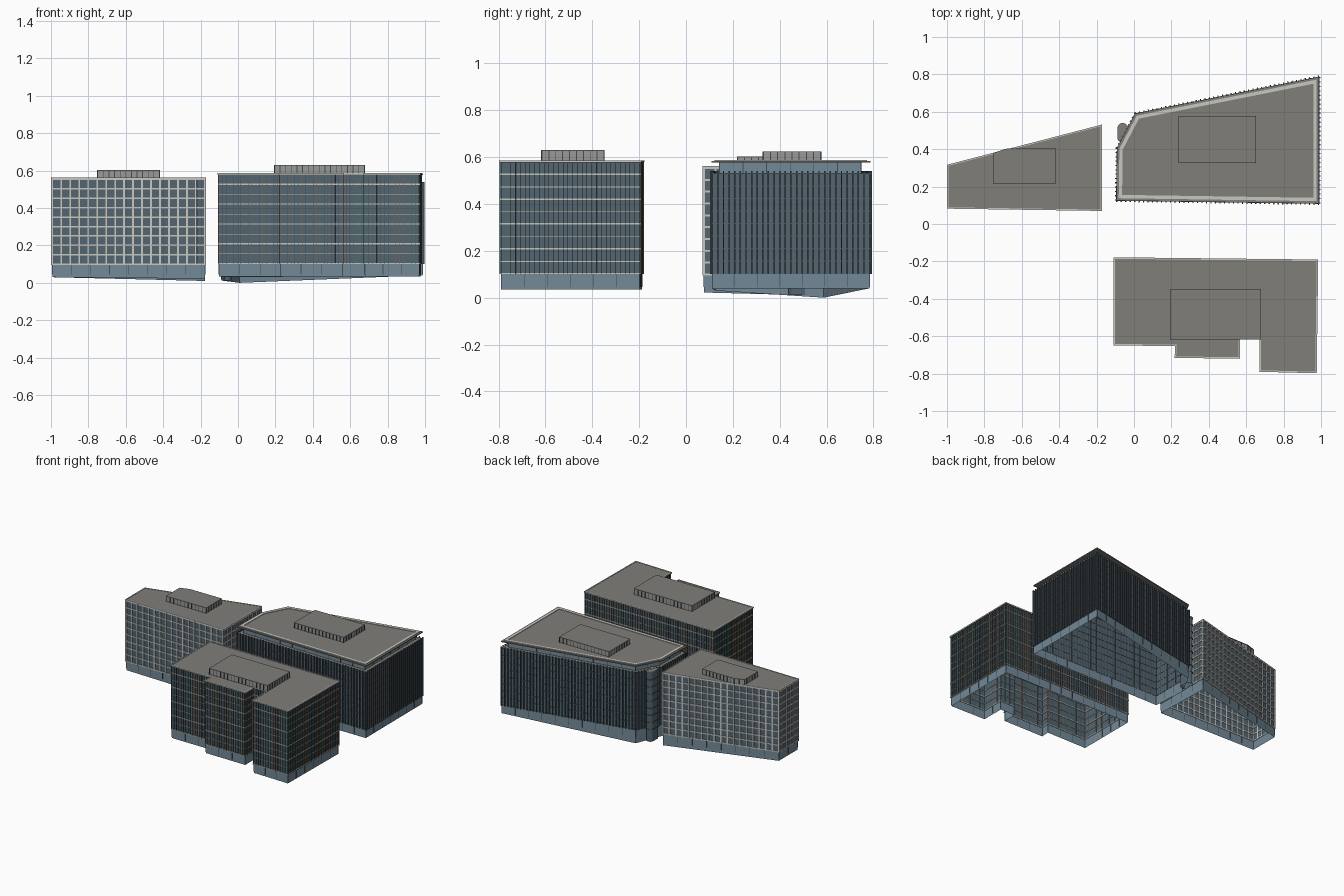
import bpy, bmesh, math, random
from mathutils import Vector

if "Cube" in bpy.data.objects:
    bpy.data.objects.remove(bpy.data.objects["Cube"])

random.seed(4)


def material(name, rgb):
    m = bpy.data.materials.new(name)
    m.diffuse_color = (*rgb, 1)
    m.use_nodes = True
    m.node_tree.nodes["Principled BSDF"].inputs["Base Color"].default_value = m.diffuse_color
    return m


GLASS = material("tower_glass", (0.085, 0.13, 0.16))
BASE = material("podium_glass", (0.17, 0.25, 0.31))
ROOF = material("roof_grey", (0.22, 0.21, 0.19))
LIGHT = material("light_trim", (0.58, 0.57, 0.53))
DARK = material("dark_metal", (0.06, 0.075, 0.085))
SCREEN = material("plant_screen", (0.32, 0.32, 0.31))
TINTS = [material("fin_bronze", (0.22, 0.12, 0.06)),
         material("fin_green", (0.06, 0.15, 0.11)),
         material("fin_slate", (0.07, 0.08, 0.10))]


def finish(name, bm, mat):
    bmesh.ops.recalc_face_normals(bm, faces=bm.faces)
    me = bpy.data.meshes.new(name)
    bm.to_mesh(me)
    bm.free()
    me.materials.append(mat)
    ob = bpy.data.objects.new(name, me)
    bpy.context.collection.objects.link(ob)
    return ob


def edges(poly):
    """Start, tangent, outward normal and length of every side (counterclockwise plan)."""
    for a, b in zip(poly, poly[1:] + poly[:1]):
        a, b = Vector(a), Vector(b)
        t = (b - a).normalized()
        yield a, t, Vector((t.y, -t.x)), (b - a).length


def offset(poly, d):
    n = [e[2] for e in edges(poly)]
    return [tuple(Vector(p) + (n[i - 1] + n[i]) * d / (1 + n[i - 1].dot(n[i])))
            for i, p in enumerate(poly)]


def tube(bm, poly, z0, z1):
    """Open wall loop; z0 may be one height or one per corner."""
    k = len(poly)
    z0 = z0 if isinstance(z0, list) else [z0] * k
    lo = [bm.verts.new((*p, z)) for p, z in zip(poly, z0)]
    hi = [bm.verts.new((*p, z1)) for p in poly]
    for i in range(k):
        j = (i + 1) % k
        bm.faces.new((lo[i], lo[j], hi[j], hi[i]))
    return lo, hi


def walls(name, poly, z0, z1, mat):
    bm = bmesh.new()
    tube(bm, poly, z0, z1)
    return finish(name, bm, mat)


def slab(name, poly, z0, z1, mat):
    bm = bmesh.new()
    lo, hi = tube(bm, poly, z0, z1)
    bm.faces.new(lo[::-1])
    bm.faces.new(hi)
    return finish(name, bm, mat)


def rings(name, poly, zs, height, out, inn, mat):
    """Horizontal bands running round the plan."""
    bm = bmesh.new()
    po, pi = offset(poly, out), offset(poly, -inn)
    for z in zs:
        a, b = tube(bm, po, z, z + height)
        c, d = tube(bm, pi, z, z + height)
        for i in range(len(poly)):
            j = (i + 1) % len(poly)
            bm.faces.new((b[i], b[j], d[j], d[i]))
            bm.faces.new((a[j], a[i], c[i], c[j]))
    return finish(name, bm, mat)


def fins(name, poly, step, width, out, inn, z0, z1, mats):
    """Vertical bars spaced evenly along every side."""
    bms = [bmesh.new() for _ in mats]
    for a, t, n, length in edges(poly):
        count = max(1, round(length / step))
        for i in range(count + 1):
            c = a + t * (length * i / count)
            quad = [tuple(c + t * s * width / 2 + n * d)
                    for s, d in ((-1, -inn), (-1, out), (1, out), (1, -inn))]
            bm = random.choice(bms)
            lo, hi = tube(bm, quad[::-1], z0, z1)
            bm.faces.new(lo[::-1])
            bm.faces.new(hi)
    for bm, m in zip(bms, mats):
        finish(name if len(mats) == 1 else name + "_" + m.name, bm, m)


def podium(name, poly, z0, z1):
    walls(name + "_podium", poly, z0, z1, BASE)
    fins(name + "_podium_mullions", poly, 0.1, 0.003, 0.002, 0.001, 0.045, z1, [DARK])


def plant_room(name, poly, z0, z1):
    slab(name + "_plant_room", poly, z0, z1 - 0.004, SCREEN)
    fins(name + "_plant_louvres", poly, 0.03, 0.004, 0.003, 0.001, z0, z1 - 0.004, [DARK])
    slab(name + "_plant_roof", offset(poly, 0.003), z1 - 0.004, z1, ROOF)


def rect(x0, x1, y0, y1):
    return [(x0, y0), (x1, y0), (x1, y1), (x0, y1)]


# West block: pale square grid over glass
west = [(-0.993, 0.088), (-0.177, 0.076), (-0.177, 0.524), (-0.993, 0.312)]
podium("west", west, [0.03, 0.022, 0.01, 0.03], 0.095)
walls("west_glass", west, 0.095, 0.555, GLASS)
fins("west_grid_posts", west, 0.048, 0.009, 0.006, 0.003, 0.095, 0.557, [LIGHT])
rings("west_grid_bands", west, [0.095 + i * 0.0505 for i in range(10)], 0.008, 0.005, 0.003, LIGHT)
slab("west_roof", offset(west, 0.004), 0.553, 0.561, ROOF)
rings("west_roof_edge", west, [0.556], 0.007, 0.006, 0.001, LIGHT)
plant_room("west", [(-0.75, 0.22), (-0.42, 0.22), (-0.42, 0.4), (-0.68, 0.4), (-0.75, 0.378)],
           0.56, 0.603)

# North-east block: closely finned tower, set-back top floor, floating roof
north = [(-0.092, 0.128), (0.987, 0.112), (0.987, 0.784), (0.008, 0.588), (-0.088, 0.405)]
podium("north", north, [0.03, 0.038, 0.04, 0.0, 0.012], 0.1)
walls("north_glass", north, 0.1, 0.53, GLASS)
fins("north_fins", north, 0.024, 0.006, 0.010, 0.001, 0.1, 0.54, [DARK])
rings("north_floor_bands", north, [0.1 + i * 0.0535 for i in range(9)], 0.005, 0.004, 0.002, GLASS)
slab("north_terrace", north, 0.527, 0.532, ROOF)
walls("north_top_floor", offset(north, -0.03), 0.532, 0.577, BASE)
fins("north_top_mullions", offset(north, -0.03), 0.1, 0.003, 0.002, 0.001, 0.532, 0.577, [DARK])
slab("north_roof", offset(north, 0.003), 0.576, 0.584, ROOF)
rings("north_roof_parapet", offset(north, -0.010), [0.582], 0.006, 0, 0.018, LIGHT)
plant_room("north", rect(0.24, 0.65, 0.33, 0.575), 0.584, 0.625)

# Rounded stair shaft between the two rear blocks
shaft = [(-0.06 + 0.027 * math.cos(a), (0.51 if a < math.pi else 0.465) + 0.027 * math.sin(a))
         for a in [math.pi * (i + 0.5) / 8 for i in range(16)]]
walls("stair_shaft", shaft, 0.012, 0.53, GLASS)
slab("stair_shaft_cap", offset(shaft, 0.003), 0.53, 0.537, ROOF)
rings("stair_shaft_bands", shaft, [0.1 + i * 0.0535 for i in range(8)], 0.005, 0.003, 0.001, DARK)

# South-east block: stepped plan, thin tinted fins and pale floor bands
south_roof = [(-0.11, -0.65), (0.22, -0.652), (0.217, -0.716), (0.567, -0.72), (0.567, -0.617),
              (0.67, -0.617), (0.67, -0.79), (0.977, -0.798), (0.985, -0.19), (-0.11, -0.178)]
south = offset(south_roof, -0.009)
podium("south", south, 0.035, 0.1)
walls("south_glass", south, 0.1, 0.578, GLASS)
fins("south_fins", south, 0.02, 0.002, 0.007, 0.001, 0.1, 0.578, TINTS)
rings("south_major_bands", south, [0.1 + i * 0.106 for i in range(5)], 0.006, 0.006, 0.004, LIGHT)
rings("south_minor_bands", south, [0.153 + i * 0.106 for i in range(4)], 0.003, 0.003, 0.003, LIGHT)
slab("south_roof", offset(south_roof, -0.001), 0.576, 0.584, ROOF)
rings("south_roof_edge", south_roof, [0.579], 0.007, 0, 0.008, LIGHT)
plant_room("south", rect(0.195, 0.675, -0.615, -0.35), 0.584, 0.63)
